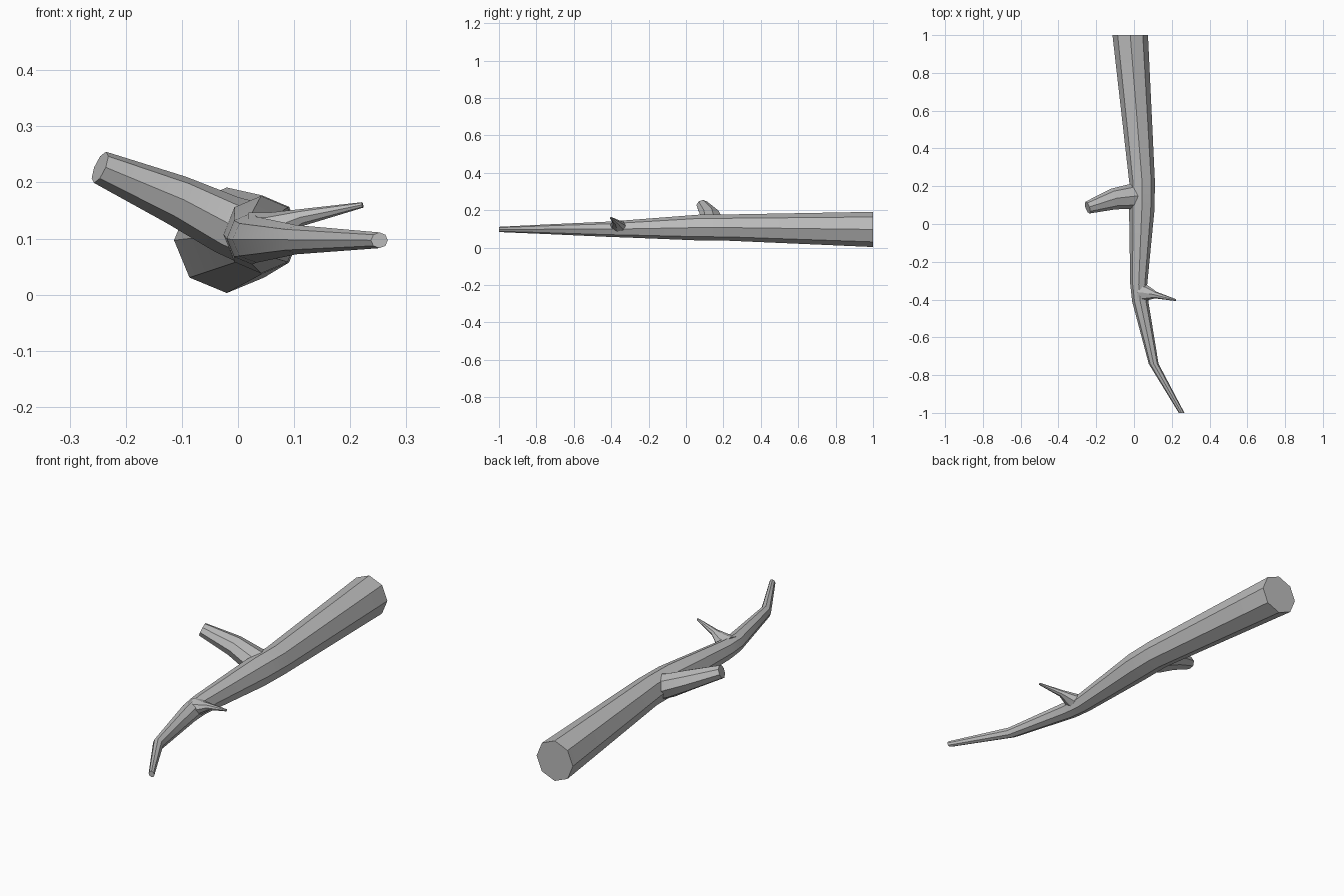
import bpy, bmesh
from math import sin, cos, pi, radians
from mathutils import Vector

cube = bpy.data.objects.get("Cube")
if cube:
    bpy.data.objects.remove(cube)

bark = bpy.data.materials.new("grey_bark")
bark.use_nodes = True
colour = (0.5, 0.5, 0.5, 1)
bark.diffuse_color = colour
bark.node_tree.nodes["Principled BSDF"].inputs["Base Color"].default_value = colour


def limb(name, stations, fixed_dir=None):
    """Loft eight-sided rings; each station is (centre, side radius, height radius)."""
    bm = bmesh.new()
    centres = [Vector(s[0]) for s in stations]
    rings = []
    for i, (c, wide, tall) in enumerate(stations):
        ahead = centres[min(i + 1, len(centres) - 1)]
        behind = centres[max(i - 1, 0)]
        along = Vector(fixed_dir) if fixed_dir else (ahead - behind).normalized()
        side = along.cross(Vector((0, 0, 1))).normalized()
        up = side.cross(along)
        rings.append([bm.verts.new(centres[i] + side * wide * cos(k * pi / 4)
                                   + up * tall * sin(k * pi / 4)) for k in range(8)])
    for a, b in zip(rings, rings[1:]):
        for k in range(8):
            n = (k + 1) % 8
            bm.faces.new((a[k], a[n], b[n], b[k]))
    bm.faces.new(rings[0])
    bm.faces.new(rings[-1])
    bmesh.ops.recalc_face_normals(bm, faces=bm.faces)
    mesh = bpy.data.meshes.new(name)
    bm.to_mesh(mesh)
    bm.free()
    mesh.materials.append(bark)
    obj = bpy.data.objects.new(name, mesh)
    bpy.context.collection.objects.link(obj)
    bpy.ops.object.select_all(action='DESELECT')
    obj.select_set(True)
    bpy.context.view_layer.objects.active = obj
    bpy.ops.object.shade_smooth_by_angle(angle=radians(30))


# Main stem, thick at the back and bending to a thin front tip
limb("main_stem", [
    ((-0.02, 1.0, 0.097), 0.094, 0.094),
    ((0.043, 0.22, 0.107), 0.068, 0.070),
    ((0.041, 0.07, 0.107), 0.067, 0.069),
    ((0.025, -0.32, 0.100), 0.045, 0.046),
    ((0.033, -0.41, 0.098), 0.043, 0.041),
    ((0.104, -0.74, 0.098), 0.026, 0.026),
    ((0.252, -1.0, 0.097), 0.015, 0.014),
], fixed_dir=(0, -1, 0))

# Broken side branch rising to the right
limb("side_branch", [
    ((0.035, 0.147, 0.105), 0.070, 0.058),
    ((-0.02, 0.145, 0.125), 0.066, 0.053),
    ((-0.11, 0.132, 0.169), 0.056, 0.045),
    ((-0.246, 0.087, 0.227), 0.033, 0.030),
])

# Small pointed twig on the left
limb("pointed_twig", [
    ((0.03, -0.362, 0.108), 0.050, 0.040),
    ((0.065, -0.366, 0.118), 0.042, 0.030),
    ((0.115, -0.376, 0.138), 0.018, 0.015),
    ((0.222, -0.403, 0.160), 0.005, 0.005),
])
